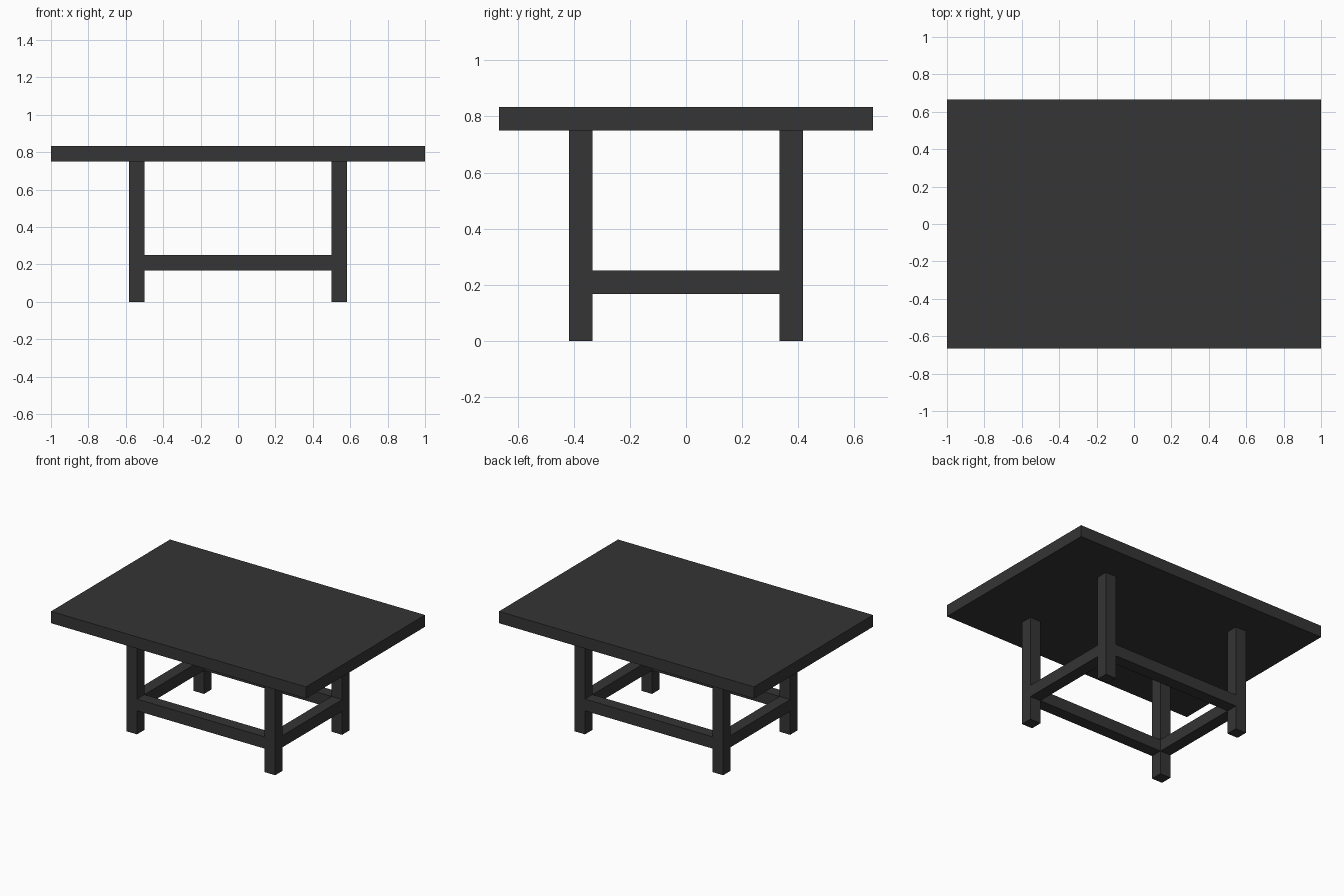
import bpy

cube = bpy.data.objects.get("Cube")
if cube:
    bpy.data.objects.remove(cube, do_unlink=True)

# One charcoal finish for the whole table
CHARCOAL = (0.035, 0.035, 0.035, 1)
charcoal = bpy.data.materials.new("charcoal")
charcoal.use_nodes = True
charcoal.diffuse_color = CHARCOAL
charcoal.node_tree.nodes["Principled BSDF"].inputs["Base Color"].default_value = CHARCOAL

U = 1 / 12  # timber thickness; every size is a multiple of it


def box(name, size, center):
    """Flat-sided box, measured in timber thicknesses."""
    bpy.ops.mesh.primitive_cube_add(size=1, location=[c * U for c in center])
    obj = bpy.context.object
    obj.name = obj.data.name = name
    for v in obj.data.vertices:
        v.co = [c * s * U for c, s in zip(v.co, size)]
    obj.data.materials.append(charcoal)


# Top slab
box("tabletop", (24, 16, 1), (0, 0, 9.5))

# Four square legs
LEG_X, LEG_Y = 6.5, 4.5
for sx, side in ((-1, "right"), (1, "left")):
    for sy, end in ((-1, "front"), (1, "back")):
        box(f"{end}_{side}_leg", (1, 1, 9), (sx * LEG_X, sy * LEG_Y, 4.5))

# Stretchers between the legs, flush with their faces
for s, end, side in ((-1, "front", "right"), (1, "back", "left")):
    box(f"{end}_stretcher", (2 * LEG_X - 1, 1, 1), (0, s * LEG_Y, 2.5))
    box(f"{side}_stretcher", (1, 2 * LEG_Y - 1, 1), (s * LEG_X, 0, 2.5))
